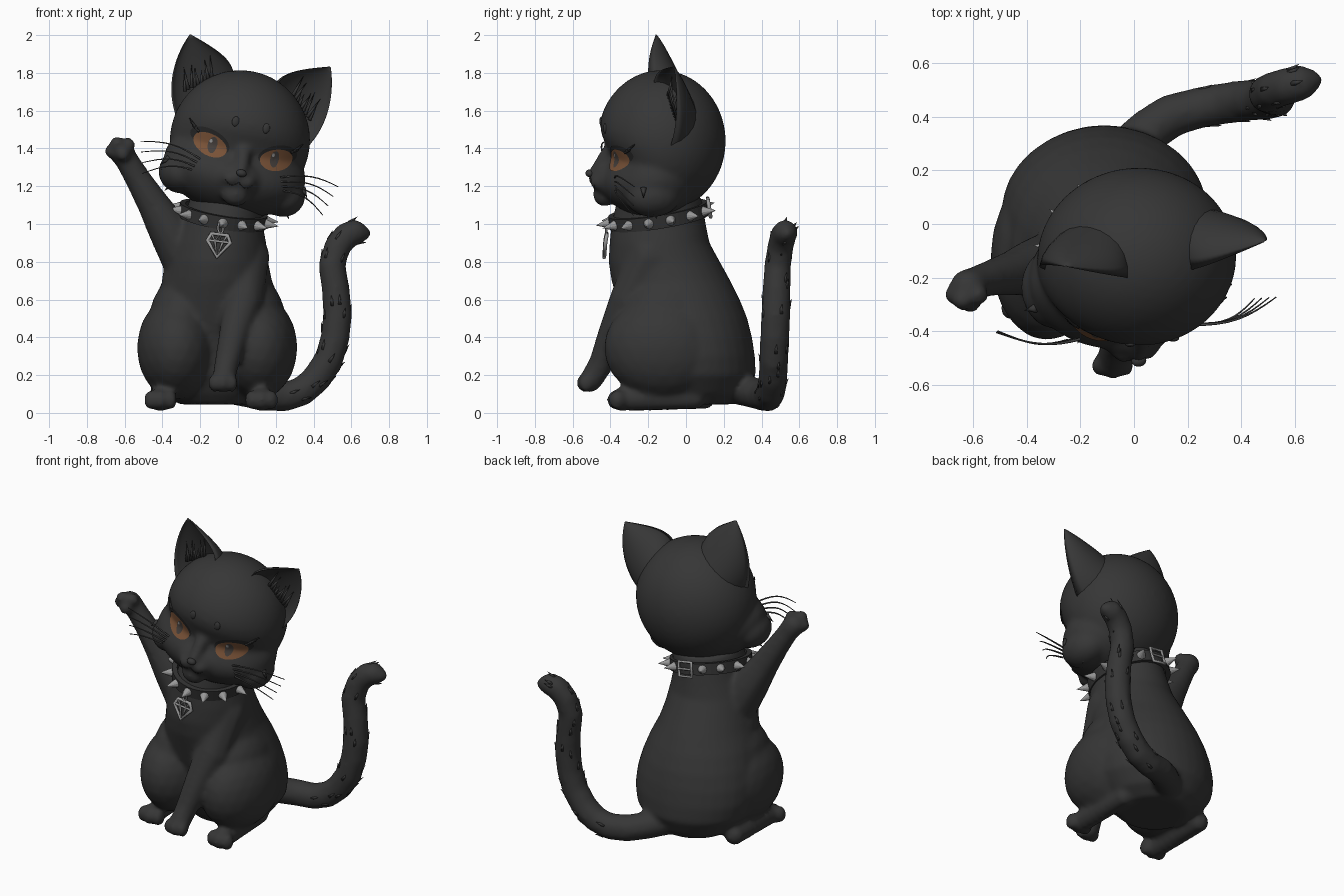
import bpy, bmesh, random
from math import sin, cos, pi, radians, exp
from mathutils import Vector, Matrix
from mathutils.bvhtree import BVHTree

random.seed(4)
if "Cube" in bpy.data.objects:
    bpy.data.objects.remove(bpy.data.objects["Cube"])


def material(name, rgb):
    m = bpy.data.materials.new(name)
    m.use_nodes = True
    m.diffuse_color = (*rgb, 1)
    m.node_tree.nodes["Principled BSDF"].inputs["Base Color"].default_value = (*rgb, 1)
    return m


FUR = material("black fur", (.037, .037, .037))
DARK = material("lash black", (.02, .02, .02))
AMBER = material("brown eye", (.19, .084, .038))
PUPIL = material("pupil grey", (.06, .05, .045))
LEATHER = material("collar leather", (.032, .032, .032))
METAL = material("grey metal", (.32, .32, .32))
WHISKER = material("whisker grey", (.06, .06, .06))


def add(name, data, mat, matrix=Matrix()):
    ob = bpy.data.objects.new(name, data)
    ob.data.materials.append(mat)
    ob.matrix_world = matrix
    bpy.context.collection.objects.link(ob)
    return ob


def mesh(name, bm, mat, matrix=Matrix(), smooth=True):
    bmesh.ops.recalc_face_normals(bm, faces=bm.faces)
    me = bpy.data.meshes.new(name)
    bm.to_mesh(me)
    bm.free()
    if smooth:
        me.shade_smooth()
    return add(name, me, mat, matrix)


def wire(name, lines, radius, mat, matrix=Matrix(), closed=False, taper=False):
    cu = bpy.data.curves.new(name, "CURVE")
    cu.dimensions = "3D"
    cu.bevel_depth = radius
    cu.bevel_resolution = 1
    cu.use_fill_caps = True
    for line in lines:
        sp = cu.splines.new("POLY")
        sp.points.add(len(line) - 1)
        for i, p in enumerate(line):
            sp.points[i].co = (*p, 1)
            sp.points[i].radius = 1 - .6 * i / (len(line) - 1) if taper else 1
        sp.use_cyclic_u = closed
    return add(name, cu, mat, matrix)


def ball(bm, c, r, sub=3):
    r = r if isinstance(r, tuple) else (r, r, r)
    bmesh.ops.create_icosphere(bm, subdivisions=sub, radius=1,
                               matrix=Matrix.Translation(c) @ Matrix.Diagonal((*r, 1)))


def limb(bm, pts, steps=8):
    for a, b in zip(pts, pts[1:]):
        for k in range(steps + 1):
            p = Vector(a).lerp(Vector(b), k / steps)
            ball(bm, p[:3], p[3], 2)


def spike(bm, base, direction, length, r, seg=5):
    d = Vector(direction).normalized()
    m = Matrix.Translation(Vector(base) + d * length / 2) @ d.to_track_quat("Z", "Y").to_matrix().to_4x4()
    bmesh.ops.create_cone(bm, cap_ends=True, segments=seg, radius1=r, radius2=0, depth=length, matrix=m)


def loft(bm, rings):
    rows = [[bm.verts.new(p) for p in ring] for ring in rings]
    n = len(rows[0])
    for a, b in zip(rows, rows[1:]):
        for i in range(n):
            bm.faces.new((a[i], a[(i + 1) % n], b[(i + 1) % n], b[i]))
    bm.faces.new(rows[0])
    bm.faces.new(rows[-1])


def fuse(ob, voxel, rounds):
    m = ob.modifiers.new("fuse", "REMESH")
    m.mode = "VOXEL"
    m.voxel_size = voxel
    m.use_smooth_shade = True
    s = ob.modifiers.new("soften", "SMOOTH")
    s.factor = .5
    s.iterations = rounds


# Torso: z, centre x, centre y, half width, half depth
bm = bmesh.new()
torso = [(.045, -.11, .05, .2, .2), (.1, -.11, .06, .29, .26), (.2, -.11, .055, .365, .315),
         (.3, -.11, .045, .385, .32), (.4, -.11, .025, .38, .325), (.5, -.11, -.005, .36, .33),
         (.6, -.11, -.04, .33, .325), (.7, -.11, -.08, .29, .315), (.8, -.105, -.115, .265, .295),
         (.9, -.095, -.14, .245, .265), (1, -.085, -.145, .215, .25), (1.15, -.05, -.14, .2, .22)]
loft(bm, [[(cx + rx * cos(i * pi / 16), cy + ry * sin(i * pi / 16), z) for i in range(32)]
          for z, cx, cy, rx, ry in torso])
# Haunches and hind feet
for hx, fx, fy in ((.105, .125, -.335), (-.325, -.41, -.285)):
    ball(bm, (hx, -.12, .345), (.21, .315, .275))
    ball(bm, (hx * .9 - .011, -.1, .47), (.17, .255, .255))
    limb(bm, [(fx, fy, .072, .066), (fx - .01, fy + .38, .08, .064)])
    for t in (-1, 0, 1):
        ball(bm, (fx + t * .052, fy - .04 + abs(t) * .012, .068), (.038, .047, .055), 2)
# Standing front leg and paw
limb(bm, [(.045, -.19, .82, .128), (.03, -.3, .6, .108), (-.02, -.385, .42, .084),
          (-.06, -.45, .26, .068), (-.077, -.505, .17, .063)])
for t in (-1, 0, 1):
    ball(bm, (-.079 + t * .047, -.54 + abs(t) * .012, .157), (.034, .042, .05), 2)
# Raised front leg and paw
ball(bm, (-.27, -.13, .7), .135)
limb(bm, [(-.28, -.14, .82, .13), (-.36, -.16, .96, .114), (-.445, -.18, 1.1, .088),
          (-.53, -.2, 1.24, .07), (-.59, -.22, 1.34, .064), (-.62, -.235, 1.385, .07)])
for p in ((-.668, -.262, 1.385), (-.64, -.285, 1.425), (-.582, -.265, 1.42), (-.61, -.295, 1.37)):
    ball(bm, p, .041, 2)
# Tail
tail = [(-.03, .27, .13, .088), (.05, .345, .11, .085), (.14, .405, .092, .083), (.25, .435, .085, .08),
        (.34, .45, .115, .08), (.415, .46, .18, .08), (.48, .465, .28, .08), (.515, .47, .4, .08),
        (.527, .475, .52, .08), (.518, .48, .65, .077), (.497, .485, .78, .074), (.525, .5, .88, .072),
        (.575, .515, .94, .072), (.615, .525, .955, .07), (.665, .535, .95, .04)]
limb(bm, tail)
fuse(mesh("body", bm, FUR), .014, 11)

# Small fur tufts along the tail
bm = bmesh.new()
for a, b in zip(tail[3:], tail[4:-1]):
    along = (Vector(b[:3]) - Vector(a[:3])).normalized()
    for k in range(4):
        p = Vector(a).lerp(Vector(b), random.random())
        out = Vector([random.uniform(-1, 1) for _ in range(3)]).cross(along).normalized()
        spike(bm, p.to_3d() + out * (p[3] - .015), out * .35 + along, .055, .014)
mesh("tail_tufts", bm, FUR)

# Head, tilted to one side, with a shallow dip across the eye line
HEAD = Matrix.Translation((.01, -.13, 1.44)) @ Matrix.Rotation(radians(13), 4, "Y") @ Matrix.Rotation(radians(7), 4, "Z")
bm = bmesh.new()
ball(bm, (0, 0, 0), (.372, .34, .375), 4)
ball(bm, (0, -.065, -.155), (.383, .285, .24), 4)
for s in (-1, 1):
    ball(bm, (s * .28, -.08, -.23), (.118, .15, .115))
for v in bm.verts:
    if v.co.y < 0:
        v.co.y *= 1 - .16 * exp(-((v.co.z + .06) / .1) ** 2)
ball(bm, (0, -.27, -.2), (.14, .1, .1))
ball(bm, (0, -.305, -.285), (.075, .06, .06))
for s in (-1, 1):
    ball(bm, (s * .04, -.335, -.205), (.055, .05, .042))
limb(bm, [(0, -.28, -.06, .045), (0, -.365, -.165, .028)])
head = mesh("head", bm, FUR, HEAD)
fuse(head, .014, 8)

bpy.context.view_layer.update()
skin = BVHTree.FromObject(head, bpy.context.evaluated_depsgraph_get())


def on_face(x, z, lift):
    hit = skin.ray_cast(Vector((x, -2, z)), Vector((0, 1, 0)))[0]
    return (x, (hit.y if hit else -.3) - lift, z)


def plate(name, cx, cz, hw, top, bottom, slant, lift, mat):
    """Thin oval fitted to the face."""
    bm, rings, n = bmesh.new(), 6, 28
    mid = bm.verts.new(on_face(cx, cz, lift))
    last = None
    for r in range(1, rings + 1):
        row = []
        for i in range(n):
            a = 2 * pi * i / n
            u = hw * cos(a) * r / rings
            v = (top if sin(a) > 0 else bottom) * sin(a) * r / rings
            row.append(bm.verts.new(on_face(cx + u * cos(slant) - v * sin(slant),
                                            cz + u * sin(slant) + v * cos(slant), lift)))
        for i in range(n):
            j = (i + 1) % n
            bm.faces.new((last[i], row[i], row[j], last[j]) if last else (mid, row[i], row[j]))
        last = row
    mesh(name, bm, mat, HEAD)


# Eyes, lashes, brow spots, ears, cheek fur and whiskers
for s, side in ((1, "left"), (-1, "right")):
    tilt = s * radians(17)
    plate(side + "_lash", s * .186, -.034, .11, .058, .05, tilt, .003, DARK)
    plate(side + "_eye", s * .18, -.05, .092, .05, .064, tilt, .006, AMBER)
    plate(side + "_pupil", s * .17, -.05, .024, .04, .048, 0, .008, PUPIL)
    plate(side + "_eye_glint", s * .17 - .012, -.034, .008, .01, .01, 0, .0092, METAL)
    wire(side + "_lash_tips", [[on_face(s * (.25 + k * .012), k * .01, .003),
                               on_face(s * (.29 + k * .01), .02 + k * .018, .012)] for k in range(3)],
         .008, DARK, HEAD, taper=True)
    bm = bmesh.new()
    ball(bm, on_face(s * .083, .095, -.002), (.02, .01, .027))
    mesh(side + "_brow_spot", bm, FUR, HEAD)

    # Hollow ear, opening slightly outward, flared where it meets the skull
    bm = bmesh.new()
    rings = []
    for k in range(17):
        t = -.15 + 1.14 * k / 16
        f = max(t, 0)
        c = Vector((s * .25, -.02, .215)).lerp(Vector((s * .385, .018, .492)), t)
        across = Vector((s * .7, .2, -.7)).lerp(Vector((s * .9, .3, -.42)), f).normalized()
        w, d = .185 * (1 - f ** 1.9), .19 * (1 - f) ** .85
        back = Vector((-s * .3, 1, 0)).normalized()
        ring = []
        for i in range(24):
            a = 2 * pi * i / 24
            depth = d * sin(a) if sin(a) > 0 else -d * .6 * sin(a) - .008 * (1 - f)
            ring.append(c + across * w * cos(a) + back * depth)
        rings.append(ring)
    loft(bm, rings)
    mesh(side + "_ear", bm, FUR, HEAD)

    bm = bmesh.new()
    for k in range(9):
        q = k / 8
        spike(bm, (s * (.22 + .12 * q), .01 + .03 * q, .29 - .1 * q), (s * (.3 + .15 * sin(k * 2)), .12, 1),
              .1 + .03 * cos(k), .012)
    mesh(side + "_ear_fluff", bm, FUR, HEAD)

    bm = bmesh.new()
    for k in range(6):
        spike(bm, (s * (.365 - .012 * k), -.14 + .015 * k, -.17 - .026 * k), (s * .7, -.1, -.9), .06, .018)
    mesh(side + "_cheek_fur", bm, FUR, HEAD)

    lines = []
    for k in range(4):
        root = Vector((s * (.22 + .01 * k), -.275, -.14 - .022 * k))
        end = Vector((s * (.54 - .015 * k), -.21, -.12 - .055 * k))
        lines.append([root.lerp(end, i / 8) + Vector((0, -.03, .03)) * sin(pi * i / 8) for i in range(9)])
    wire(side + "_whiskers", lines, .0055, WHISKER, HEAD, taper=True)

# Nose and mouth
bm = bmesh.new()
ball(bm, (0, -.383, -.165), (.028, .022, .02))
mesh("nose", bm, FUR, HEAD)
wire("mouth", [[on_face(s * .075 * i / 8, -.215 - .022 * sin(pi * i / 8), -.001) for i in range(9)] for s in (-1, 1)],
     .003, DARK, HEAD)

# Collar band with spikes and buckle
COLLAR = Matrix.Translation((-.08, -.145, 1.045)) @ Matrix.Rotation(radians(9), 4, "X") @ Matrix.Rotation(radians(9), 4, "Y")
RX, RY = .235, .265
bm = bmesh.new()
rows = []
for i in range(48):
    a = 2 * pi * i / 48
    rows.append([bm.verts.new(((RX - g) * cos(a), (RY - g) * sin(a), z))
                 for g, z in ((0, -.035), (0, .035), (.03, .035), (.03, -.035))])
for i in range(48):
    a, b = rows[i], rows[(i + 1) % 48]
    for j in range(4):
        bm.faces.new((a[j], b[j], b[(j + 1) % 4], a[(j + 1) % 4]))
mesh("collar", bm, LEATHER, COLLAR, smooth=False)
bm = bmesh.new()
for i in range(1, 14):
    a = pi / 2 + 2 * pi * i / 14
    spike(bm, (RX * cos(a), RY * sin(a), 0), (cos(a), sin(a), 0), .072, .027, 12)
mesh("collar_spikes", bm, METAL, COLLAR, smooth=False)
Y = RY + .006
wire("buckle", [[(-.045, Y, -.045), (.045, Y, -.045), (.045, Y, .045), (-.045, Y, .045)]], .01, METAL, COLLAR, True)
wire("buckle_prong", [[(-.045, Y, 0), (.05, Y + .005, 0)]], .007, METAL, COLLAR)

# Faceted gem pendant made of wire
tl, tr, left, right, low = [Vector(p) for p in (
    (-.14, -.42, .95), (-.055, -.42, .94), (-.162, -.427, .915), (-.04, -.427, .9), (-.112, -.433, .824))]
m1, m2, top = left.lerp(right, .33), left.lerp(right, .67), tl.lerp(tr, .5)
wire("pendant_frame", [[tl, tr, right, low, left]], .011, METAL, closed=True)
wire("pendant_facets", [[left, right], [tl, m1, top, m2, tr], [m1, low, m2]], .0075, METAL)
wire("pendant_link", [[(-.092 + .014 * cos(i * pi / 6), -.422, .98 + .03 * sin(i * pi / 6)) for i in range(12)]],
     .006, METAL, closed=True)
